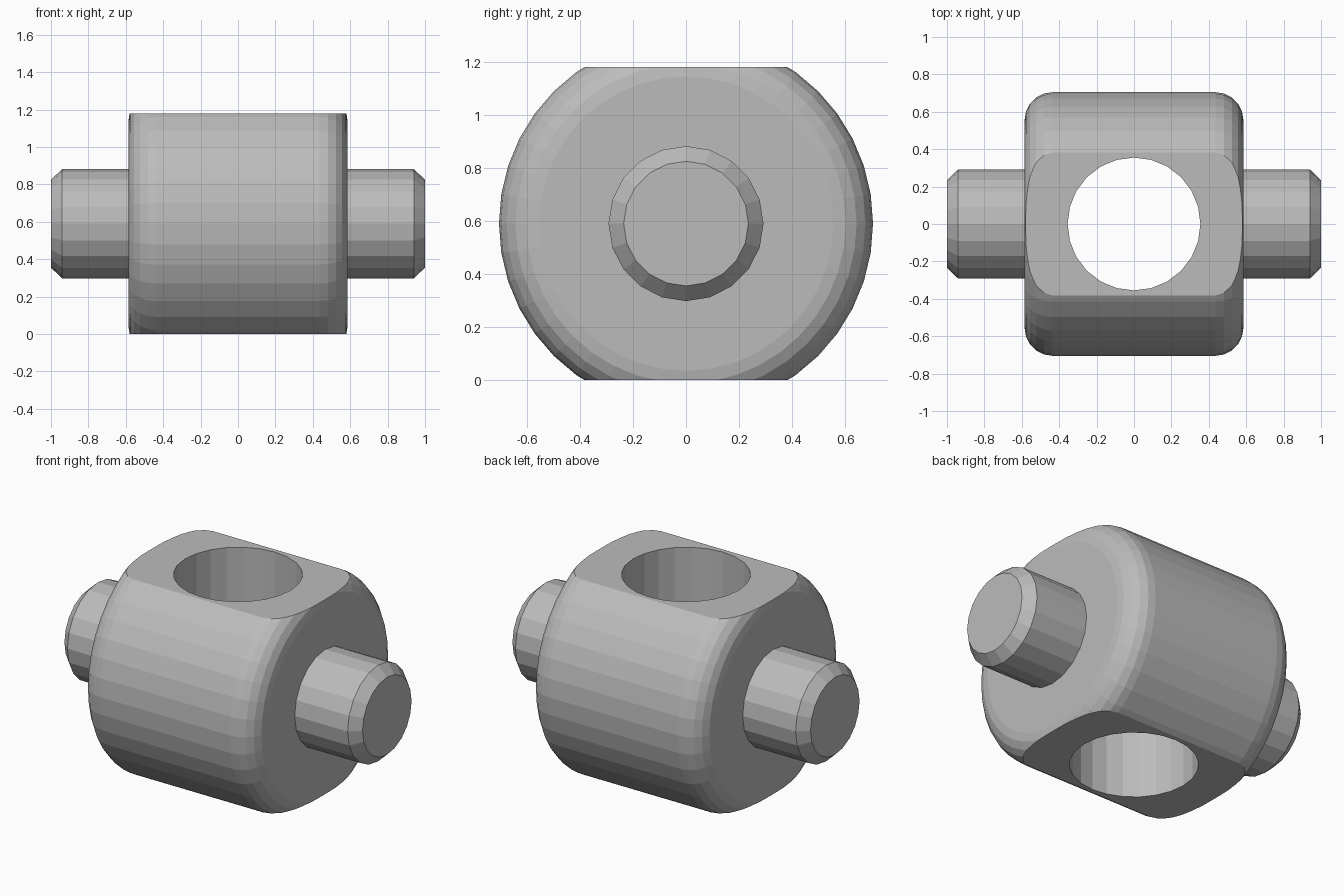
import bpy, bmesh, math
from mathutils import Vector

if "Cube" in bpy.data.objects:
    bpy.data.objects.remove(bpy.data.objects["Cube"])

CZ = 0.59          # height of the pin axis
TOP = 1.18

steel = bpy.data.materials.new("grey steel")
steel.diffuse_color = (0.5, 0.5, 0.5, 1)
steel.use_nodes = True
steel.node_tree.nodes["Principled BSDF"].inputs["Base Color"].default_value = steel.diffuse_color


def lathe_x(bm, profile, sides):
    """Closed solid turned round the x axis from (x, radius) pairs."""
    rings = []
    for x, r in profile:
        rings.append([bm.verts.new((x, r * math.cos(2 * math.pi * i / sides),
                                    CZ + r * math.sin(2 * math.pi * i / sides)))
                      for i in range(sides)])
    for a, b in zip(rings, rings[1:]):
        for i in range(sides):
            j = (i + 1) % sides
            bm.faces.new((a[i], a[j], b[j], b[i]))
    bm.faces.new(rings[0])
    bm.faces.new(rings[-1])


def finish(bm, name):
    bmesh.ops.recalc_face_normals(bm, faces=bm.faces)
    mesh = bpy.data.meshes.new(name)
    bm.to_mesh(mesh)
    bm.free()
    mesh.materials.append(steel)
    ob = bpy.data.objects.new(name, mesh)
    bpy.context.collection.objects.link(ob)
    return ob


# Body: barrel with rounded rims, trimmed flat above and below
R, HALF, FILLET = 0.705, 0.585, 0.15
rim = [(HALF - FILLET + FILLET * math.sin(t), R - FILLET + FILLET * math.cos(t))
       for t in (math.pi / 2 * k / 5 for k in range(6))]
bm = bmesh.new()
lathe_x(bm, [(-x, r) for x, r in reversed(rim)] + rim, 40)
for z, n in ((0, -1), (TOP, 1)):
    cut = bmesh.ops.bisect_plane(bm, geom=bm.verts[:] + bm.edges[:] + bm.faces[:],
                                 dist=1e-5, plane_co=Vector((0, 0, z)),
                                 plane_no=Vector((0, 0, n)), clear_outer=True)
    edges = [e for e in cut["geom_cut"] if isinstance(e, bmesh.types.BMEdge)]
    bmesh.ops.edgeloop_fill(bm, edges=edges)
body = finish(bm, "body")

# Vertical through hole
bm = bmesh.new()
bmesh.ops.create_cone(bm, cap_ends=True, segments=24, radius1=0.355, radius2=0.355, depth=2)
bmesh.ops.translate(bm, verts=bm.verts, vec=(0, 0, CZ))
cutter = finish(bm, "hole_cutter")
cutter.hide_render = True
mod = body.modifiers.new("hole", 'BOOLEAN')
mod.operation = 'DIFFERENCE'
mod.solver = 'EXACT'
mod.object = cutter
bpy.context.view_layer.objects.active = body
bpy.ops.object.modifier_apply(modifier=mod.name)
bpy.data.objects.remove(cutter)

# Chamfered pins on both ends
for name, s in (("left_pin", -1), ("right_pin", 1)):
    bm = bmesh.new()
    lathe_x(bm, [(s * 0.57, 0.292), (s * 0.94, 0.292), (s * 1.0, 0.235)], 20)
    finish(bm, name)
